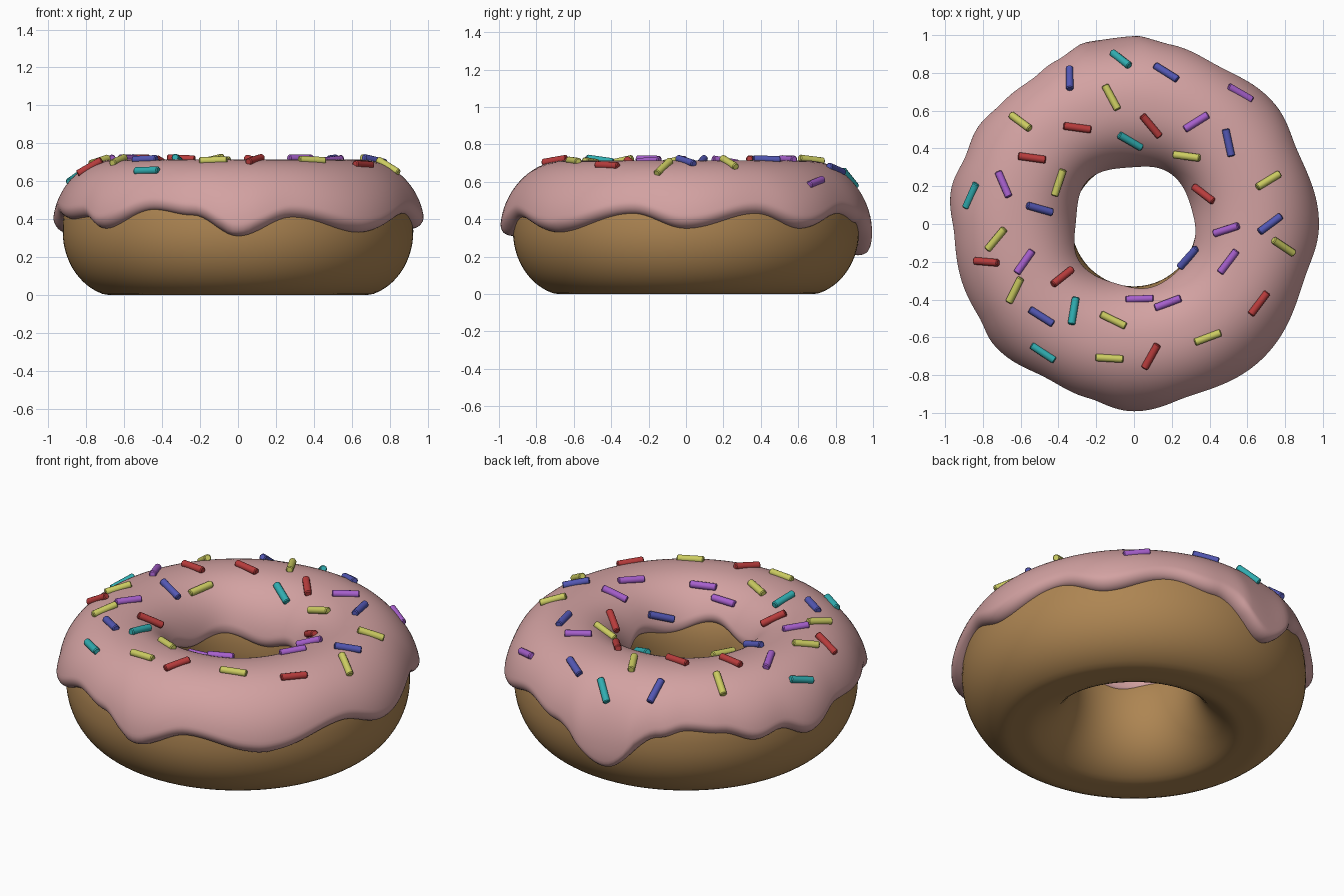
import bpy, math
from mathutils import Vector, Matrix

if "Cube" in bpy.data.objects:
    bpy.data.objects.remove(bpy.data.objects["Cube"])

R, A, ZC, B, POW = 0.6275, 0.2975, 0.335, 0.345, 0.88


def material(name, rgb):
    m = bpy.data.materials.new(name)
    m.diffuse_color = (*rgb, 1)
    m.use_nodes = True
    m.node_tree.nodes["Principled BSDF"].inputs["Base Color"].default_value = m.diffuse_color
    return m


def make_object(name, verts, faces, mat):
    me = bpy.data.meshes.new(name)
    me.from_pydata(verts, [], faces)
    me.materials.append(mat)
    ob = bpy.data.objects.new(name, me)
    bpy.context.collection.objects.link(ob)
    return ob


def profile(phi):
    """Dough cross-section point (radius, height), fuller in the upper half."""
    c, s = math.cos(phi), math.sin(phi)
    if s > 0:
        c = math.copysign(abs(c) ** POW, c)
        s = s ** POW
    return R + A * c, ZC + B * s


def offset_profile(phi, d):
    r, z = profile(phi)
    n = Vector((math.cos(phi) / A, math.sin(phi) / B)).normalized()
    return r + n.x * d, z + n.y * d


def edge_angle(z):
    v = (z - ZC) / B
    return math.asin(v ** (1 / POW)) if v > 0 else math.asin(v)


def grid_faces(n, m, closed):
    return [(i * m + j, ((i + 1) % n) * m + j, ((i + 1) % n) * m + (j + 1) % m,
             i * m + (j + 1) % m)
            for i in range(n) for j in range(m if closed else m - 1)]


# Dough ring with a flattened bottom
N, M = 128, 64
verts = []
for i in range(N):
    th = 2 * math.pi * i / N
    for j in range(M):
        r, z = profile(2 * math.pi * j / M)
        verts.append((r * math.cos(th), r * math.sin(th), max(z, 0)))
dough = make_object("dough_ring", verts, grid_faces(N, M, True),
                    material("golden_dough", (0.42, 0.235, 0.085)))
dough.data.shade_smooth()

# Lower edge of the icing: (degrees around, height)
DRIPS = [(0, .35), (24, .43), (41, .35), (62, .43), (78, .38), (98, .21), (116, .41),
         (125, .45), (137, .43), (149, .37), (158, .40), (169, .33), (184, .42),
         (200, .40), (211, .41), (221, .35), (241, .45), (255, .42), (270, .31),
         (288, .41), (313, .33), (342, .43), (360, .35)]


def outer_edge(deg):
    for (a, za), (b, zb) in zip(DRIPS, DRIPS[1:]):
        if a <= deg <= b:
            t = (1 - math.cos(math.pi * (deg - a) / (b - a))) / 2
            return za + (zb - za) * t


# Icing shell with a rounded, dripping rim
N, M = 216, 56
verts = []
for i in range(N):
    th = 2 * math.pi * i / N
    z_out = outer_edge(360 * i / N)
    z_in = 0.45 - 0.04 * math.sin(th) + 0.025 * math.cos(5 * th + 0.6)
    p0, p1 = edge_angle(z_out), math.pi - edge_angle(z_in)
    bulge = min(max((0.45 - z_out) * 0.22, 0), 0.034)
    inner = 0.028 + 0.012 * math.cos(4 * (th - math.pi / 2))
    for j in range(M):
        u = (1 - math.cos(math.pi * j / (M - 1))) / 2
        phi = p0 + (p1 - p0) * u
        w_out = math.exp(-((phi - p0) / 0.65) ** 2)
        w_in = math.exp(-((p1 - phi) / 0.7) ** 2)
        d = 0.034 + (bulge + 0.004) * w_out + (inner - 0.034) * w_in
        s = min(min(phi - p0, p1 - phi) * 0.33 / 0.045, 1)
        d = d * math.sqrt(max(0, 1 - (1 - s) ** 2)) - 0.006 * (1 - s)
        r, z = offset_profile(phi, d)
        verts.append((r * math.cos(th), r * math.sin(th), z))
icing = make_object("icing", verts, grid_faces(N, M, False),
                    material("pink_icing", (0.65, 0.36, 0.36)))
icing.data.shade_smooth()

# Sprinkles by colour: (x, y, heading in degrees)
SPRINKLES = {
    "teal": ((0.03, 0.42, 0.44), [
        (-.07, .87, -60), (-.02, .44, -40), (-.86, .15, 50), (-.32, -.46, 80),
        (-.48, -.68, -32)]),
    "blue": ((0.085, 0.095, 0.45), [
        (-.34, .77, -80), (.17, .80, -40), (.50, .43, -78), (-.50, .08, -15),
        (.72, 0, 35), (.29, -.18, 20), (-.49, -.49, -32)]),
    "yellow": ((0.60, 0.60, 0.12), [
        (-.12, .67, -62), (-.60, .54, -38), (.28, .36, 0), (-.40, .22, 75),
        (.71, .23, 30), (-.73, -.08, 48), (.79, -.12, -28), (-.63, -.35, 62),
        (-.11, -.51, -27), (-.13, -.71, -3), (.39, -.60, 20)]),
    "red": ((0.48, 0.045, 0.045), [
        (-.30, .51, -8), (.09, .52, -52), (-.54, .35, -8), (.37, .16, -20),
        (-.78, -.20, 0), (-.38, -.28, 38), (.66, -.42, 52), (.09, -.70, 62)]),
    "purple": ((0.38, 0.115, 0.60), [
        (.56, .69, -15), (.33, .54, 32), (-.69, .21, -65), (.49, -.03, 15),
        (-.58, -.20, 55), (.50, -.20, 52), (.03, -.40, 0), (.18, -.42, 20)]),
}


def icing_point(x, y):
    """Icing surface point and normal above (x, y)."""
    rad = math.hypot(x, y)
    lo, hi = 0.0, math.pi
    for _ in range(30):
        mid = (lo + hi) / 2
        if offset_profile(mid, 0.036)[0] > rad:
            lo = mid
        else:
            hi = mid
    z = offset_profile(lo, 0.036)[1]
    a, b = offset_profile(lo - 0.02, 0.036), offset_profile(lo + 0.02, 0.036)
    nr, nz = b[1] - a[1], a[0] - b[0]
    return Vector((x, y, z)), Vector((nr * x / rad, nr * y / rad, nz)).normalized()


SIDES = 12
RINGS = [(-.074, .015), (-.069, .020), (.069, .020), (.074, .015)]
for colour, (rgb, places) in SPRINKLES.items():
    verts, faces = [], []
    for x, y, deg in places:
        p, n = icing_point(x, y)
        h = Vector((math.cos(math.radians(deg)), math.sin(math.radians(deg)), 0))
        along = (h - n * h.dot(n)).normalized()
        side = n.cross(along)
        base = len(verts)
        for t, r in RINGS:
            for k in range(SIDES):
                a = 2 * math.pi * k / SIDES
                verts.append(p + n * 0.004 + along * t
                             + (side * math.cos(a) + n * math.sin(a)) * r)
        for q in range(len(RINGS) - 1):
            for k in range(SIDES):
                k2 = (k + 1) % SIDES
                faces.append([base + v for v in (q * SIDES + k, q * SIDES + k2,
                                                 (q + 1) * SIDES + k2, (q + 1) * SIDES + k)])
        faces.append([base + k for k in reversed(range(SIDES))])
        faces.append([base + 3 * SIDES + k for k in range(SIDES)])
    ob = make_object(colour + "_sprinkles", verts, faces,
                     material(colour + "_sugar", rgb))
    bpy.ops.object.select_all(action='DESELECT')
    ob.select_set(True)
    bpy.context.view_layer.objects.active = ob
    bpy.ops.object.shade_smooth_by_angle(angle=math.radians(35))

# Consistent outward normals
for ob in (dough, icing):
    import bmesh
    bm = bmesh.new()
    bm.from_mesh(ob.data)
    bmesh.ops.recalc_face_normals(bm, faces=bm.faces)
    top = max(bm.faces, key=lambda f: f.calc_center_median().z)
    if top.normal.z < 0:
        bmesh.ops.reverse_faces(bm, faces=bm.faces)
    bm.to_mesh(ob.data)
    bm.free()
